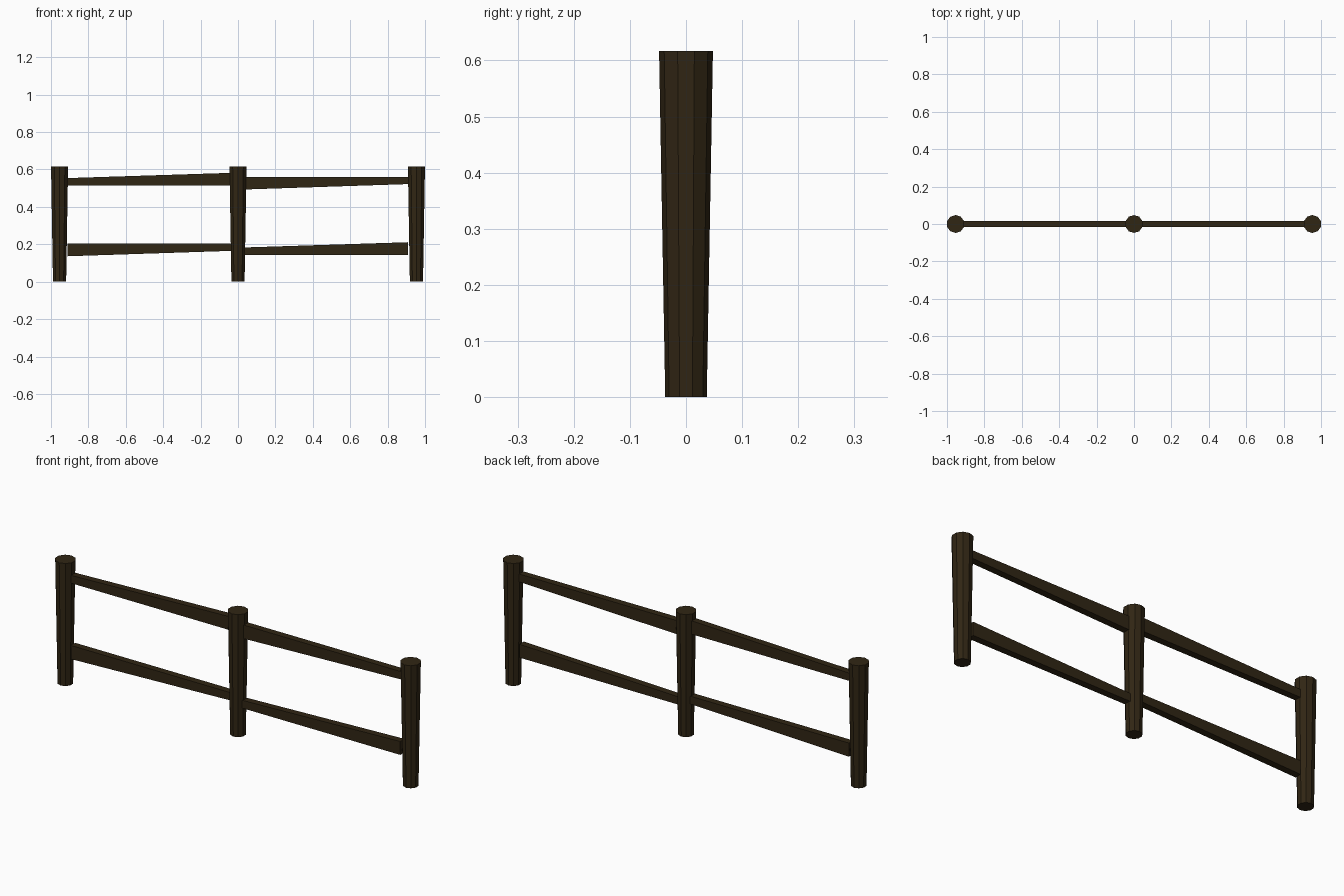
import bpy, bmesh, math

if "Cube" in bpy.data.objects:
    bpy.data.objects.remove(bpy.data.objects["Cube"])

wood = bpy.data.materials.new("dark brown wood")
wood.diffuse_color = (0.030, 0.019, 0.007, 1)
wood.use_nodes = True
wood.node_tree.nodes["Principled BSDF"].inputs["Base Color"].default_value = wood.diffuse_color


def finish(name, bm):
    bmesh.ops.recalc_face_normals(bm, faces=bm.faces)
    mesh = bpy.data.meshes.new(name)
    bm.to_mesh(mesh)
    bm.free()
    mesh.materials.append(wood)
    obj = bpy.data.objects.new(name, mesh)
    bpy.context.collection.objects.link(obj)
    return obj


def post(name, x, sides=10, height=0.617, r_bottom=0.037, r_top=0.048):
    # Ten-sided post, wider at the top, corners pointing to front and back
    bm = bmesh.new()
    rings = []
    for r, z in ((r_bottom, 0), (r_top, height)):
        angles = [math.pi / 2 + 2 * math.pi * i / sides for i in range(sides)]
        rings.append([bm.verts.new((x + r * math.cos(a), r * math.sin(a), z)) for a in angles])
    for ring in rings:
        bm.faces.new(ring)
    for i in range(sides):
        j = (i + 1) % sides
        bm.faces.new((rings[0][i], rings[0][j], rings[1][j], rings[1][i]))
    finish(name, bm)


def rail(name, x0, low0, high0, x1, low1, high1, half=0.017):
    # Tapered board between two posts
    bm = bmesh.new()
    bmesh.ops.create_cube(bm, size=2)
    for v in bm.verts:
        x, low, high = (x0, low0, high0) if v.co.x < 0 else (x1, low1, high1)
        v.co = (x, v.co.y * half, low if v.co.z < 0 else high)
    finish(name, bm)


# Posts
for name, x in (("left_post", -0.954), ("middle_post", 0), ("right_post", 0.954)):
    post(name, x)

# Rails
rail("upper_left_rail", -0.912, 0.515, 0.554, -0.035, 0.515, 0.582)
rail("upper_right_rail", 0.035, 0.493, 0.561, 0.912, 0.522, 0.561)
rail("lower_left_rail", -0.912, 0.136, 0.204, -0.033, 0.165, 0.204)
rail("lower_right_rail", 0.033, 0.144, 0.183, 0.908, 0.144, 0.211)
